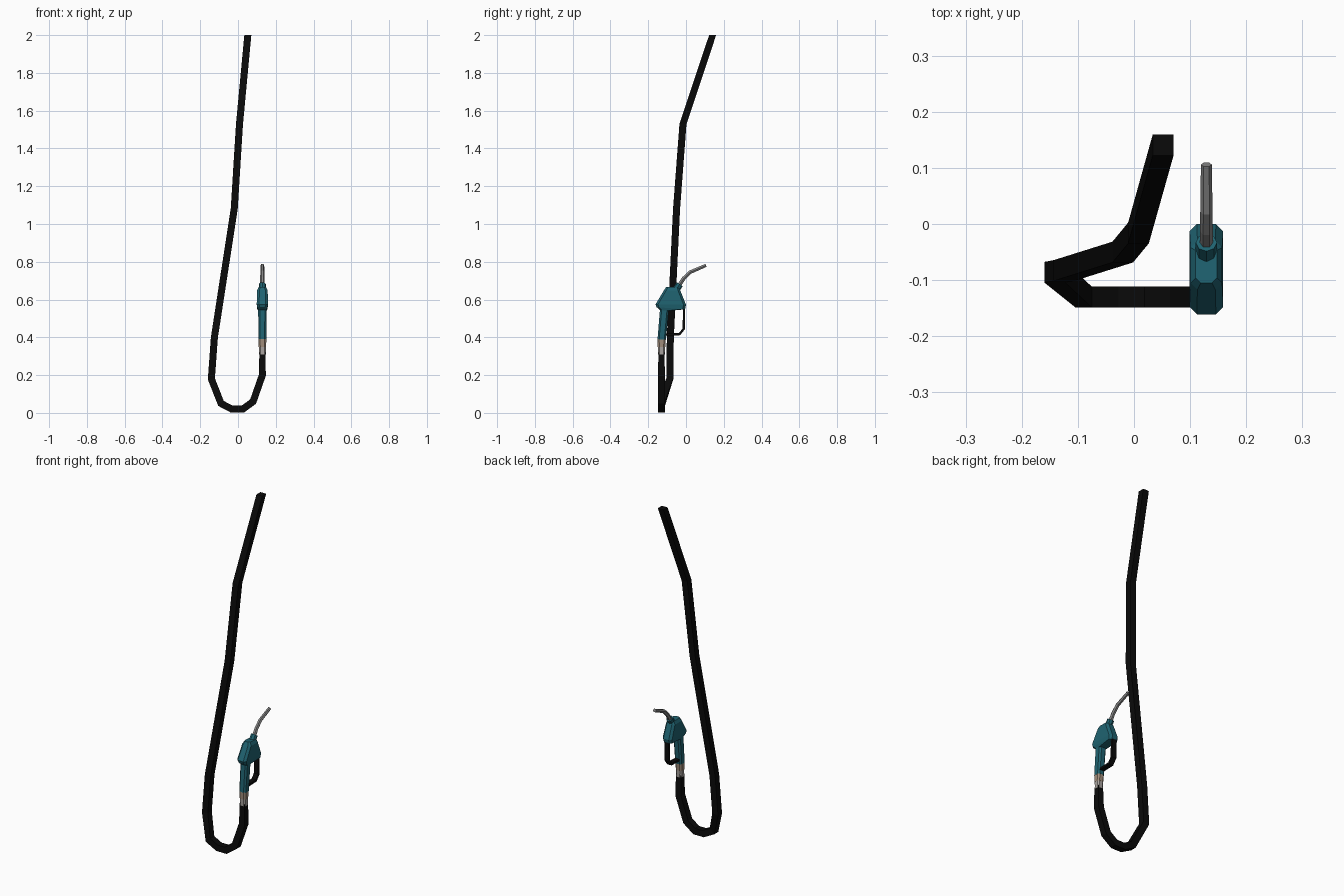
import bpy, bmesh, math
from mathutils import Vector

if "Cube" in bpy.data.objects:
    bpy.data.objects.remove(bpy.data.objects["Cube"])

X0 = 0.129  # centre plane of the nozzle


def material(name, rgb):
    m = bpy.data.materials.new(name)
    m.diffuse_color = (*rgb, 1)
    m.use_nodes = True
    m.node_tree.nodes["Principled BSDF"].inputs["Base Color"].default_value = m.diffuse_color
    return m


BLACK = material("rubber black", (0.003, 0.003, 0.003))
TEAL = material("teal", (0.014, 0.125, 0.165))
BEIGE = material("beige", (0.36, 0.27, 0.20))
SILVER = material("pale grey", (0.40, 0.37, 0.35))
STEEL = material("steel grey", (0.24, 0.24, 0.24))


def loft(name, rings, mat):
    """Skin a list of equal-length point rings and cap both ends."""
    bm = bmesh.new()
    vs = [[bm.verts.new(p) for p in r] for r in rings]
    n = len(vs[0])
    for a, b in zip(vs, vs[1:]):
        for i in range(n):
            j = (i + 1) % n
            bm.faces.new((a[i], a[j], b[j], b[i]))
    bm.faces.new(vs[0])
    bm.faces.new(vs[-1][::-1])
    bmesh.ops.recalc_face_normals(bm, faces=bm.faces)
    me = bpy.data.meshes.new(name)
    bm.to_mesh(me)
    bm.free()
    me.materials.append(mat)
    ob = bpy.data.objects.new(name, me)
    bpy.context.collection.objects.link(ob)
    return ob


def sweep(name, path, section, axis, mat, scales=None, flat_ends=False):
    """Mitred sweep; the section's first coordinate always follows axis."""
    pts = [Vector(p) for p in path]
    u = Vector(axis)
    dirs = []
    for a, b in zip(pts, pts[1:]):
        d = b - a
        dirs.append((d - u * d.dot(u)).normalized())
    rings = []
    for i, p in enumerate(pts):
        d0, d1 = dirs[max(i - 1, 0)], dirs[min(i, len(dirs) - 1)]
        t = (d0 + d1).normalized()
        if flat_ends and i in (0, len(pts) - 1):
            t = Vector((0, 0, round(t.z)))
        v = t.cross(u) / max(t.dot(d1), 0.5)
        s = scales[i] if scales else 1
        rings.append([p + (u * a + v * b) * s for a, b in section])
    return loft(name, rings, mat)


def rect(a, b):
    return [(-a, -b), (a, -b), (a, b), (-a, b)]


def polygon(r, n):
    return [(r * math.cos(2 * math.pi * i / n), r * math.sin(2 * math.pi * i / n))
            for i in range(n)]


# Hanging square-section hose with a U loop at the bottom
hose = [(0.052, 0.141, 2.0), (0.008, -0.016, 1.53), (-0.02, -0.05, 1.08),
        (-0.125, -0.083, 0.40), (-0.141, -0.086, 0.18), (-0.09, -0.130, 0.05),
        (-0.032, -0.130, 0.0195), (0.025, -0.130, 0.0195), (0.08, -0.130, 0.06),
        (0.129, -0.130, 0.20), (0.129, -0.130, 0.32)]
sweep("hose", hose, rect(0.0185, 0.0185), (0, 1, 0), BLACK,
      scales=[1] * 10 + [0.85], flat_ends=True)


def ring(yb, zb, yf, zf, w, c):
    """Chamfered rectangle from back (yb, zb) to front (yf, zf), half width w."""
    L = yf - yb
    outline = [(-w + c, 0), (w - c, 0), (w, c), (w, L - c),
               (w - c, L), (-w + c, L), (-w, L - c), (-w, c)]
    return [(X0 + x, yb + y, zb + (zf - zb) * y / L) for x, y in outline]


# Teal grip and valve body
loft("nozzle_body", [
    ring(-0.151, 0.388, -0.106, 0.388, 0.021, 0.009),
    ring(-0.138, 0.545, -0.092, 0.540, 0.022, 0.009),
    ring(-0.156, 0.560, -0.005, 0.548, 0.027, 0.012),
    ring(-0.161, 0.575, 0.000, 0.572, 0.030, 0.013),
    ring(-0.117, 0.648, -0.030, 0.648, 0.028, 0.012),
    ring(-0.105, 0.667, -0.038, 0.664, 0.019, 0.009)], TEAL)
sweep("spout_collar", [(X0, -0.062, 0.64), (X0, -0.033, 0.681)],
      polygon(0.019, 8), (1, 0, 0), TEAL)

# Swivel coupling between hose and grip
loft("coupling_upper", [ring(-0.150, 0.348, -0.110, 0.348, 0.020, 0.009),
                        ring(-0.151, 0.390, -0.107, 0.390, 0.021, 0.009)], BEIGE)
loft("coupling_lower", [ring(-0.148, 0.308, -0.112, 0.308, 0.018, 0.008),
                        ring(-0.149, 0.350, -0.111, 0.350, 0.019, 0.008)], SILVER)

# Bent metal spout
sweep("spout", [(X0, -0.046, 0.66), (X0, -0.012, 0.712), (X0, 0.022, 0.745),
                (X0, 0.106, 0.781)],
      polygon(0.0115, 6), (1, 0, 0), STEEL, scales=[1.05, 1, 0.95, 0.85])

# Black trigger guard
sweep("trigger_guard", [(X0, -0.010, 0.56), (X0, -0.012, 0.445),
                        (X0, -0.034, 0.417), (X0, -0.115, 0.414)],
      rect(0.014, 0.006), (1, 0, 0), BLACK)
